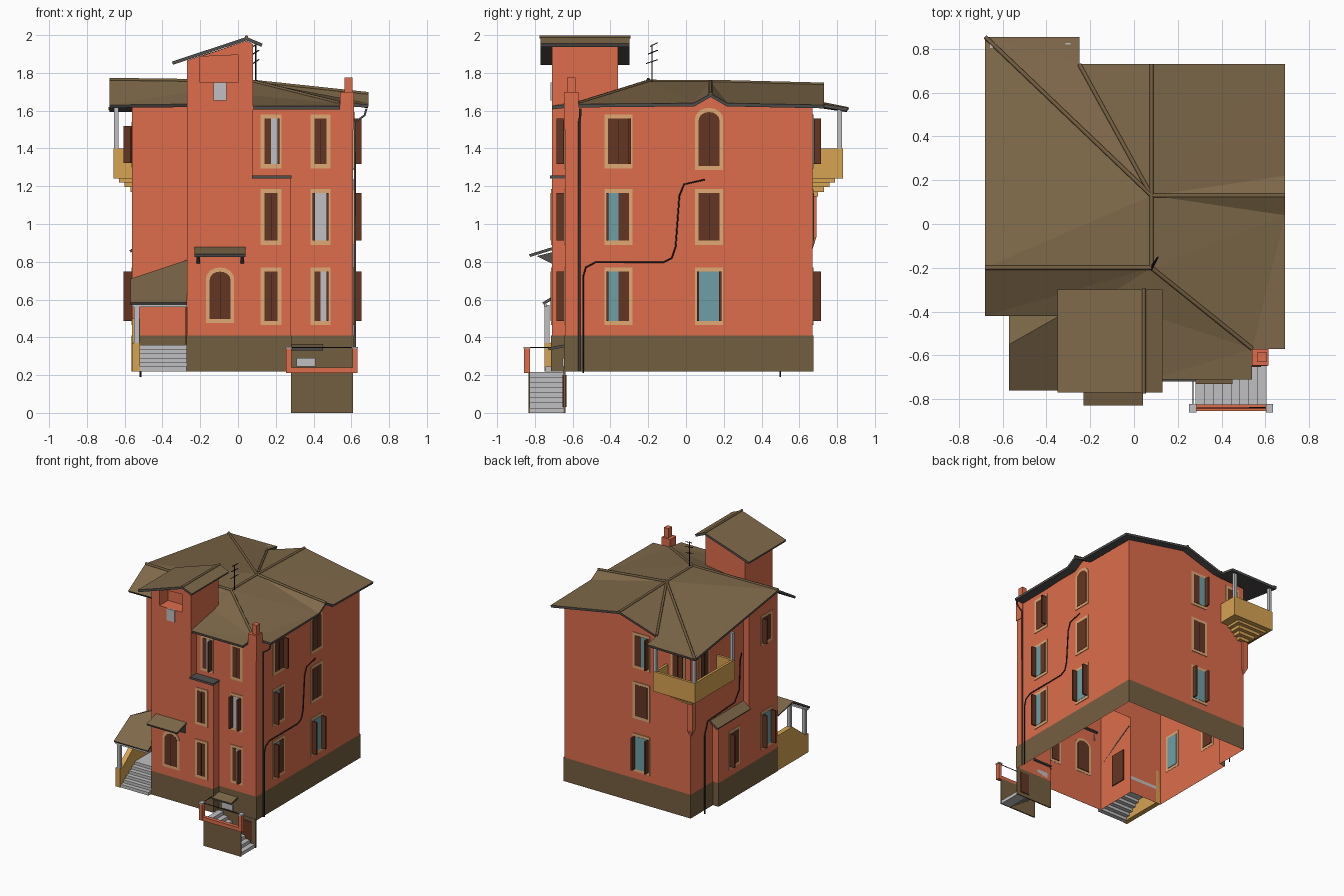
import bpy, bmesh, math
from mathutils import Vector

if "Cube" in bpy.data.objects:
    bpy.data.objects.remove(bpy.data.objects["Cube"])

def material(name, r, g, b):
    m = bpy.data.materials.new(name)
    m.diffuse_color = [((c / 255 + .055) / 1.055) ** 2.4 for c in (r, g, b)] + [1]
    m.use_nodes = True
    m.node_tree.nodes["Principled BSDF"].inputs["Base Color"].default_value = m.diffuse_color
    return m

WALL = material("terracotta wall", 221, 109, 76)
BASE = material("brown plinth", 116, 95, 65)
ROOF = material("roof tile brown", 127, 105, 74)
EAVE = material("dark grey eaves", 82, 80, 78)
TRIM = material("tan window trim", 224, 169, 117)
OCHRE = material("ochre balcony", 214, 163, 82)
WOOD = material("shutter brown", 100, 54, 36)
GLASS = material("teal glass", 108, 160, 166)
GREY = material("light grey stone", 192, 192, 194)
BLACK = material("black metal", 32, 30, 30)

def mesh(name, verts, faces, mat, closed=True):
    bm = bmesh.new()
    vs = [bm.verts.new(v) for v in verts]
    for f in faces:
        bm.faces.new([vs[i] for i in f])
    if closed:
        bmesh.ops.recalc_face_normals(bm, faces=bm.faces)
    me = bpy.data.meshes.new(name)
    bm.to_mesh(me)
    bm.free()
    me.materials.append(mat)
    ob = bpy.data.objects.new(name, me)
    bpy.context.collection.objects.link(ob)
    return ob

def prism(name, prof, d0, d1, place, mat):
    """Flat profile (u, z) pushed out between depths d0 and d1."""
    n = len(prof)
    verts = [place(u, d, z) for d in (d0, d1) for u, z in prof]
    faces = [list(range(n)), list(range(n, 2 * n))]
    faces += [(i, (i + 1) % n, n + (i + 1) % n, n + i) for i in range(n)]
    return mesh(name, verts, faces, mat)

def box(name, x, y, z, mat):
    prof = [(x[0], z[0]), (x[1], z[0]), (x[1], z[1]), (x[0], z[1])]
    return prism(name, prof, y[0], y[1], lambda u, d, zz: (u, d, zz), mat)

def walls(name, pts, z0, mat, z1=None, k=1.0):
    """Open ring of walls over a counter-clockwise footprint (x, y, top)."""
    n = len(pts)
    verts = [(p[0] * k, p[1] * k, z0) for p in pts] + [(p[0] * k, p[1] * k, z1 or p[2] + .005) for p in pts]
    return mesh(name, verts, [(i, (i + 1) % n, n + (i + 1) % n, n + i) for i in range(n)], mat, False)

def roof(name, polys, thick=.018):
    """Roof planes with tiles on top and dark eaves beneath."""
    keys, faces = [], []
    for p in polys:
        a, b, c = (Vector(v) for v in p[:3])
        if (b - a).cross(c - a).z < 0:
            p = p[::-1]
        for v in p:
            if v not in keys:
                keys.append(v)
        faces.append([keys.index(v) for v in p])
    ob = mesh(name, keys, faces, ROOF, False)
    ob.data.materials.append(EAVE)
    s = ob.modifiers.new("thickness", 'SOLIDIFY')
    s.thickness, s.offset = thick, -1
    s.material_offset = s.material_offset_rim = 1
    return ob

def tube(name, pts, r, mat):
    cu = bpy.data.curves.new(name, 'CURVE')
    cu.dimensions, cu.bevel_depth, cu.bevel_resolution, cu.use_fill_caps = '3D', r, 1, True
    sp = cu.splines.new('POLY')
    sp.points.add(len(pts) - 1)
    for q, p in zip(sp.points, pts):
        q.co = (*p, 1)
    cu.materials.append(mat)
    ob = bpy.data.objects.new(name, cu)
    bpy.context.collection.objects.link(ob)

def window(name, side, wall, u, z0, z1, w=.15, kind='closed', arch=False):
    place = {'F': lambda a, d, z: (a, wall - d, z), 'B': lambda a, d, z: (a, wall + d, z),
             'R': lambda a, d, z: (wall + d, a, z), 'L': lambda a, d, z: (wall - d, a, z)}[side]
    def prof(h, b, t):
        if not arch:
            return [(u - h, b), (u + h, b), (u + h, t), (u - h, t)]
        s = t - h * .8
        return [(u - h, b), (u + h, b)] + [(u + h * math.cos(i * math.pi / 8),
                s + h * .8 * math.sin(i * math.pi / 8)) for i in range(9)]
    h, b, t = w / 2 - .02, z0 + .022, z1 - .022
    prism(name + "_frame", prof(w / 2, z0, z1), -.002, .005, place, TRIM)
    prism(name + "_panel", prof(h, b, t), -.007, .007, place,
          {'closed': WOOD, 'ajar': WOOD, 'grey': GREY, 'half_grey': GREY}.get(kind, GLASS))
    if kind in ('closed', 'ajar'):
        prism(name + "_gap", [(u - .0015, b), (u + .0015, b), (u + .0015, t - .01), (u - .0015, t - .01)],
              0, .008, place, BLACK)
    if kind == 'closed':
        return
    leaves = {'half': (-1,), 'half_grey': (1,), 'ajar': (1,)}.get(kind, (-1, 1))
    for s in leaves:      # open shutter leaves standing out from the wall
        e = u + s * (h + .004)
        prism(name + "_leaf", [(e - .006, b), (e + .006, b), (e + .006, t), (e - .006, t)], 0, .045, place, WOOD)
    if kind.startswith('half'):
        v = u + h if kind == 'half' else u - h
        prism(name + "_shut", [(u, b), (v, b), (v, t), (u, t)], 0, .009, place, WOOD)

# Ground floor outline with tower, bay and annex, then the upper house walls
lower = [(.61, -.64), (.61, .67), (-.51, .67), (-.51, .39), (-.56, .39), (-.56, -.36), (-.27, -.36),
         (-.27, -.71), (.28, -.71), (.28, -.64)]
walls("ground_floor_walls", lower, .22, WALL, .86)
walls("plinth", lower, .22, BASE, .41, 1.008)
body = [(.61, -.64, 1.62), (.61, .04, 1.625), (.61, .13, 1.68), (.61, .22, 1.625), (.61, .67, 1.62),
        (.08, .67, 1.72), (-.25, .67, 1.62), (-.51, .67, 1.61), (-.51, 0, 1.7), (-.56, 0, 1.7),
        (-.56, -.2, 1.73), (-.56, -.36, 1.635), (-.27, -.36, 1.64), (.08, -.36, 1.66), (.08, -.64, 1.615)]
walls("upper_walls", body, .86, WALL)

# Tower with open loggia under its roof
foot = [(-.27, -.71, 1.75), (.08, -.71, 1.75), (.08, -.36, 1.75), (-.27, -.36, 1.75)]
walls("tower_walls", foot, .86, WALL, 1.75)
walls("tower_top", [(-.27, -.71, 1.861), (-.2, -.71, 1.884), (-.2, -.6, 1.884), (0, -.6, 1.95), (0, -.71, 1.95),
                    (.045, -.71, 1.965), (.08, -.71, 1.948), (.08, -.36, 1.948), (.045, -.36, 1.965),
                    (-.27, -.36, 1.861)], 1.75, WALL)
box("loggia_floor", (-.2, 0), (-.71, -.6), (1.735, 1.75), WALL)
mesh("loggia_lintel", [(-.2, -.71, 1.886), (0, -.71, 1.895), (0, -.71, 1.955)], [(0, 1, 2)], WALL, False)
box("tower_grey_panel", (-.13, -.06), (-.718, -.70), (1.655, 1.75), GREY)
roof("tower_roof", [[(-.35, -.77, 1.86), (.045, -.77, 1.99), (.045, -.30, 1.99), (-.35, -.30, 1.86)],
                    [(.045, -.77, 1.99), (.13, -.77, 1.955), (.13, -.30, 1.955), (.045, -.30, 1.99)]])
tube("tower_ridge", [(.045, -.775, 1.99), (.045, -.295, 1.99)], .009, BASE)

# Front bay upper part and annex roof
box("front_bay", (.08, .28), (-.71, -.63), (.86, 1.24), WALL)
box("front_bay_cap", (.075, .284), (-.72, -.63), (1.24, 1.256), EAVE)
roof("annex_roof", [[(-.575, 0, .86), (-.575, .42, .86), (-.505, .42, .91), (-.505, 0, .91)]], .015)

# Main hipped roof
P1, P2 = (.08, .13, 1.755), (.08, -.2, 1.755)
BR, RG, RF = (.69, .73, 1.63), (.69, .13, 1.69), (.69, -.57, 1.635)
BK, VA, BC = (.08, .73, 1.74), (-.25, .73, 1.635), (-.68, .855, 1.61)
LG, FH, R1, R2 = (-.68, -.2, 1.765), (.54, -.57, 1.64), (.69, .04, 1.64), (.69, .22, 1.64)
FL = (.08, -.42, 1.68)
roof("main_roof", [[P1, RG, R2], [P1, R2, BR], [P1, BR, BK], [P1, BK, VA], [P1, VA, BC],
                   [VA, (-.25, .855, 1.615), BC], [P1, BC, LG], [P1, LG, P2],
                   [P2, LG, (-.68, -.42, 1.63)], [P2, (-.68, -.42, 1.63), (-.27, -.42, 1.635)],
                   [P2, (-.27, -.42, 1.635), FL], [P2, FL, FH], [FL, (.08, -.71, 1.625), FH],
                   [(.08, -.71, 1.625), (.54, -.71, 1.625), FH],
                   [P1, P2, R1], [P2, FH, R1], [FH, RF, R1], [P1, R1, RG]])
for nm, a, b in (("right", P1, RG), ("back", P1, BK), ("back_left", P1, BC), ("valley", P1, VA),
                 ("centre", P1, P2), ("left", P2, LG), ("front_right", P2, FH)):
    tube(nm + "_ridge_tiles", [a, b], .01, BASE)

# Corner chimney and aerial
box("chimney_stack", (.54, .615), (-.646, -.57), (1.5, 1.7), WALL)
box("chimney_pot", (.565, .605), (-.63, -.585), (1.7, 1.775), WALL)
tube("aerial_mast", [(.095, -.18, 1.72), (.095, -.18, 1.95)], .004, BLACK)
for i, z in enumerate((1.85, 1.90, 1.94)):
    tube("aerial_arm", [(.08, -.21 + .01 * i, z), (.11, -.15, z + .02)], .003, BLACK)

# Wrapped corner balcony with posts, corbel and hanging pilaster
box("balcony_floor", (-.66, -.29), (.67, .83), (1.24, 1.27), OCHRE)
box("balcony_floor_side", (-.66, -.51), (.32, .67), (1.24, 1.27), OCHRE)
for x, y in (((-.66, -.29), (.81, .83)), ((-.66, -.64), (.32, .81)), ((-.31, -.29), (.67, .81)),
             ((-.64, -.51), (.32, .34))):
    box("balcony_parapet", x, y, (1.27, 1.4), OCHRE)
for x, y in ((-.645, .815), (-.302, .815), (-.645, .335)):
    box("balcony_post", (x - .012, x + .012), (y - .012, y + .012), (1.4, 1.62), GREY)
for i in range(4):
    o = .12 - .03 * i
    box("balcony_corbel", (-.51 - o, -.36 - .03 * i), (.42 + .03 * i, .67 + o), (1.22 - .025 * i, 1.245 - .025 * i), OCHRE)
box("corner_pilaster", (-.54, -.49), (.65, .69), (.93, 1.16), WALL)
mesh("pilaster_tip", [(-.54, .65, .93), (-.49, .65, .93), (-.49, .69, .93), (-.54, .69, .93), (-.508, .668, .86)],
     [(0, 1, 2, 3), (0, 1, 4), (1, 2, 4), (2, 3, 4), (3, 0, 4)], WALL)

# Entrance porch with steps, door in the tower's side
for i in range(6):
    y = -.745 + .035 * i
    z = .245 + .023 * i
    box("porch_step", (-.52, -.272), (y, y + .038 if i < 5 else -.36), (z - .025, z), GREY)
side = lambda u, d, z: (-.56 + d, u, z)
prism("porch_parapet", [(-.75, .22), (-.36, .22), (-.36, .5), (-.55, .5), (-.72, .37), (-.75, .37)], 0, .04, side, OCHRE)
box("porch_post", (-.55, -.522), (-.75, -.722), (.37, .57), GREY)
box("porch_back_post", (-.55, -.522), (-.56, -.535), (.5, .68), GREY)
box("porch_beam", (-.56, -.27), (-.752, -.735), (.56, .575), GREY)
roof("porch_roof", [[(-.57, -.76, .585), (-.27, -.76, .585), (-.27, -.38, .81)],
                    [(-.57, -.76, .585), (-.27, -.38, .81), (-.57, -.55, .71)],
                    [(-.57, -.55, .71), (-.27, -.38, .81), (-.57, -.36, .67)]], .015)
box("porch_door", (-.279, -.262), (-.57, -.44), (.36, .62), WOOD)

# Awning over the arched tower window
roof("awning_roof", [[(-.23, -.83, .84), (.04, -.83, .84), (.04, -.7, .88), (-.23, -.7, .88)]], .015)
for x in (-.21, .022):
    prism("awning_bracket", [(-.79, .83), (-.71, .79), (-.71, .85)], x - .01, x + .01, lambda u, d, z: (d, u, z), EAVE)

# Basement stair at front right
for i in range(8):
    x = .60 - .04 * i
    box("basement_step", (x - .04, x + .005), (-.825, -.645), (max(0, .027 * i - .027), .027 * (i + 1)), GREY)
box("basement_front_wall", (.28, .61), (-.835, -.825), (0, .215), BASE)
box("basement_back_wall", (.28, .61), (-.648, -.638), (0, .23), BASE)
box("basement_door", (.5, .58), (-.654, -.632), (.03, .2), WOOD)
box("stair_kerb", (.255, .63), (-.855, -.825), (.21, .24), WALL)
for x in (.255, .605):
    box("stair_post", (x, x + .028), (-.858, -.825), (.21, .34), WALL)
    box("stair_post_cap", (x - .003, x + .031), (-.861, -.822), (.34, .35), GREY)
tube("stair_rail", [(.27, -.64, .345), (.27, -.84, .345), (.62, -.84, .345)], .003, BLACK)
box("basement_window", (.31, .41), (-.655, -.64), (.245, .29), GREY)
roof("basement_awning", [[(.28, -.73, .345), (.45, -.73, .345), (.45, -.63, .365), (.28, -.63, .365)]], .014)

# Windows and shutters, side by side and floor by floor
window("tower_arched_window", 'F', -.71, -.095, .475, .77, .15, 'closed', True)
L1, L2, L3 = (.465, .77), (.89, 1.185), (1.295, 1.58)
for nm, sd, wl, u, w, kinds in (
        ("front_bay_window", 'F', -.71, .175, .11, ('closed', 'closed')),
        ("front_window", 'F', -.64, .437, .105, ('half_grey', 'grey', 'closed')),
        ("right_front_window", 'R', .61, -.357, .15, ('half', 'half', 'ajar')),
        ("right_window", 'R', .61, .122, .15, ('glass', 'closed')),
        ("back_window", 'B', .67, -.075, .15, ('glass', 'closed', 'half'))):
    for lv, kd in zip((L1, L2, L3), kinds):
        window(nm, sd, wl, u, lv[0], lv[1], w, kd)
window("front_upper_window", 'F', -.64, .175, *L3, .11, 'half_grey')
window("right_arched_window", 'R', .61, .122, 1.285, 1.615, .15, 'closed', True)
window("annex_window", 'L', -.56, .19, .465, .77, .14, 'ajar')
window("left_low_window", 'L', -.56, -.22, .465, .77, .14, 'glass')
window("left_high_window", 'L', -.56, -.22, 1.3, 1.54, .14, 'ajar')
window("balcony_door", 'L', -.51, .5, 1.27, 1.58, .13, 'closed')
window("balcony_back_door", 'B', .67, -.4, 1.27, 1.58, .13, 'closed')

# Drainpipe and wall cables
tube("drainpipe", [(.68, -.56, 1.61), (.67, -.56, 1.575), (.62, -.565, 1.54), (.62, -.565, .22)], .006, EAVE)
tube("right_cable", [(.616, y, z) for y, z in ((-.545, .21), (-.545, .72), (-.53, .77), (-.48, .797), (-.12, .797),
     (-.075, .82), (-.055, .88), (-.035, 1.15), (-.01, 1.21), (.1, 1.235))], .0045, BLACK)
tube("left_cable", [(-.516, y, z) for y, z in ((.5, .19), (.5, .82), (.46, .92), (.12, .94), (.06, 1.02),
     (.05, 1.25), (.03, 1.3))], .0045, BLACK)
